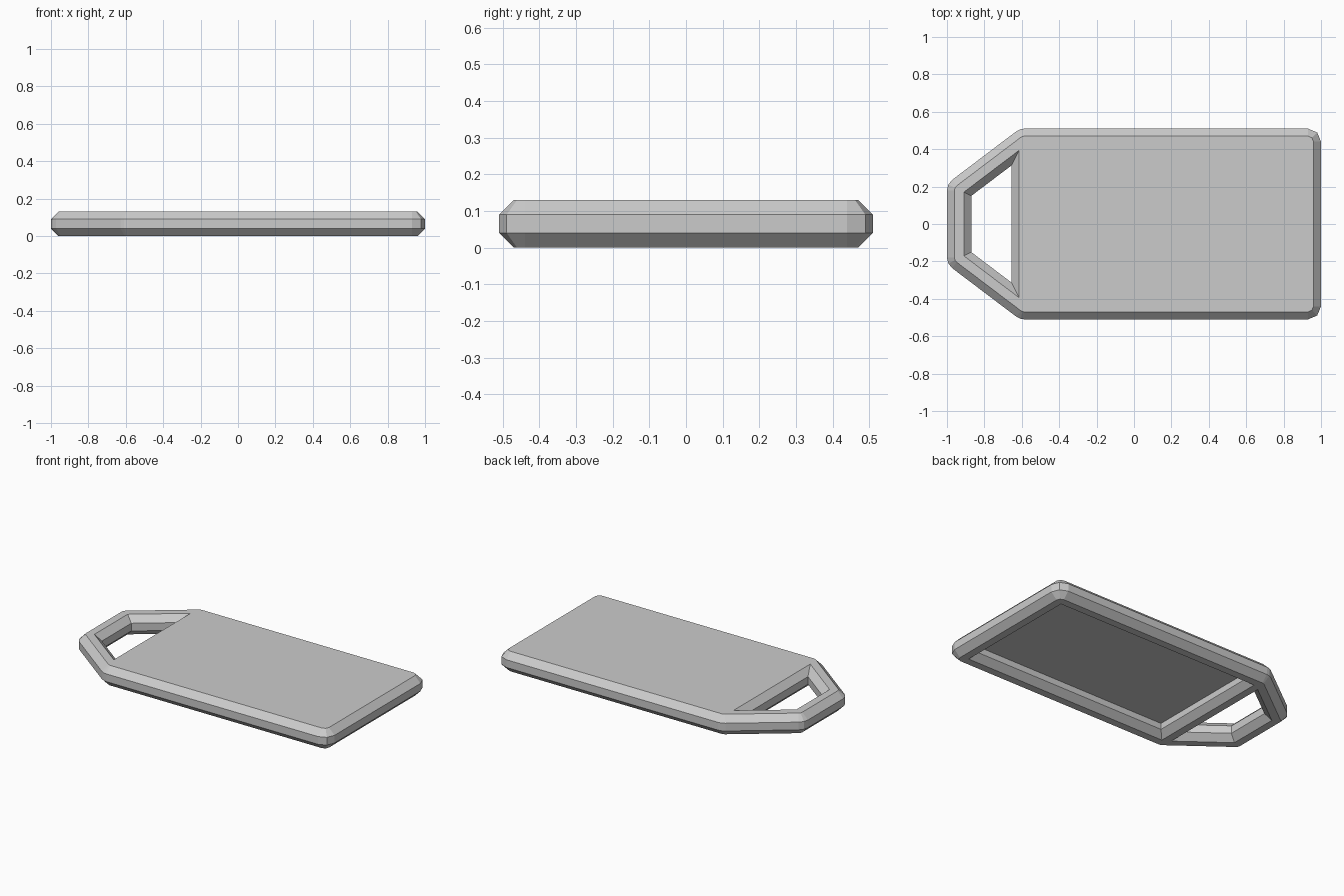
import bpy
import bmesh
from mathutils import Vector

cube = bpy.data.objects.get("Cube")
if cube:
    bpy.data.objects.remove(cube)

HEIGHT = 0.13      # overall thickness
CHAMFER = 0.04     # chamfer on every rim edge
RIM = 0.13         # width of the octagonal rim bar
CORNER = 0.07      # outer corner radius
BAR_X = -0.59      # centre of the bar between panel and handle
RECESS = 0.08      # height of the underside recess ceiling


def mirrored(half):
    """Close a half outline (y > 0) by mirroring it over the x axis."""
    return [Vector(p) for p in half] + [Vector((x, -y)) for x, y in reversed(half)]


def inset(outline, d, radius=0.0):
    """Inset a counter-clockwise outline; round corners if radius exceeds d."""
    points = []
    for i, v in enumerate(outline):
        a = (v - outline[i - 1]).normalized()
        b = (outline[(i + 1) % len(outline)] - v).normalized()
        n1, n2 = Vector((-a.y, a.x)), Vector((-b.y, b.x))
        miter = (n1 + n2) / (1 + n1.dot(n2))
        if radius > d:
            centre = v + miter * radius
            points += [centre - n * (radius - d)
                       for n in (n1, (n1 + n2).normalized(), n2)]
        else:
            points.append(v + miter * d)
    return points


def loft(bm, outline, profile, radius=0.0):
    """Join inset rings (inset, z) with quads and return the rings."""
    rings = [[bm.verts.new((p.x, p.y, z)) for p in inset(outline, d, radius)]
             for d, z in profile]
    for low, high in zip(rings, rings[1:]):
        for i in range(len(low)):
            bm.faces.new((low[i - 1], low[i], high[i], high[i - 1]))
    return rings


def cap(bm, rings):
    """Fill the flat area bounded by an outer ring and any hole rings."""
    edges = [bm.edges.get((r[i - 1], r[i])) for r in rings for i in range(len(r))]
    bmesh.ops.triangle_fill(bm, edges=edges, use_beauty=True)


# Outlines: whole tag, handle opening and underside recess
slope_start, handle_end = (-0.61, 0.51), (-1.0, 0.215)
slope = (slope_start[1] - handle_end[1]) / (slope_start[0] - handle_end[0])
bar_right, bar_left = BAR_X + RIM / 2, BAR_X - RIM / 2
tag = mirrored([(1.0, 0.51), slope_start, handle_end])
opening = mirrored([(bar_right, handle_end[1] + slope * (bar_right + 1)), handle_end])
recess = mirrored([(1.0, 0.51), (bar_left, 0.51)])

# Rim cross-sections
shoulder = HEIGHT - CHAMFER
outer_profile = [(CHAMFER, 0), (0, CHAMFER), (0, shoulder), (CHAMFER, HEIGHT)]
inner_profile = [(RIM - CHAMFER, 0), (RIM, CHAMFER), (RIM, shoulder),
                 (RIM - CHAMFER, HEIGHT)]
recess_profile = inner_profile[:2] + [(RIM, RECESS)]

# Body: chamfered rim, handle opening, top panel and hollow underside
bm = bmesh.new()
outer = loft(bm, tag, outer_profile, CORNER)
hole = loft(bm, opening, inner_profile)
hollow = loft(bm, recess, recess_profile)
cap(bm, [outer[-1], hole[-1]])
cap(bm, [outer[0], hole[0], hollow[0]])
bm.faces.new(hollow[-1])
bmesh.ops.recalc_face_normals(bm, faces=bm.faces)

mesh = bpy.data.meshes.new("tag_body")
bm.to_mesh(mesh)
bm.free()
body = bpy.data.objects.new("tag_body", mesh)
bpy.context.collection.objects.link(body)

# Plain grey material
grey = bpy.data.materials.new("light_grey")
grey.use_nodes = True
colour = (0.6, 0.6, 0.6, 1)
grey.diffuse_color = colour
grey.node_tree.nodes["Principled BSDF"].inputs["Base Color"].default_value = colour
mesh.materials.append(grey)
